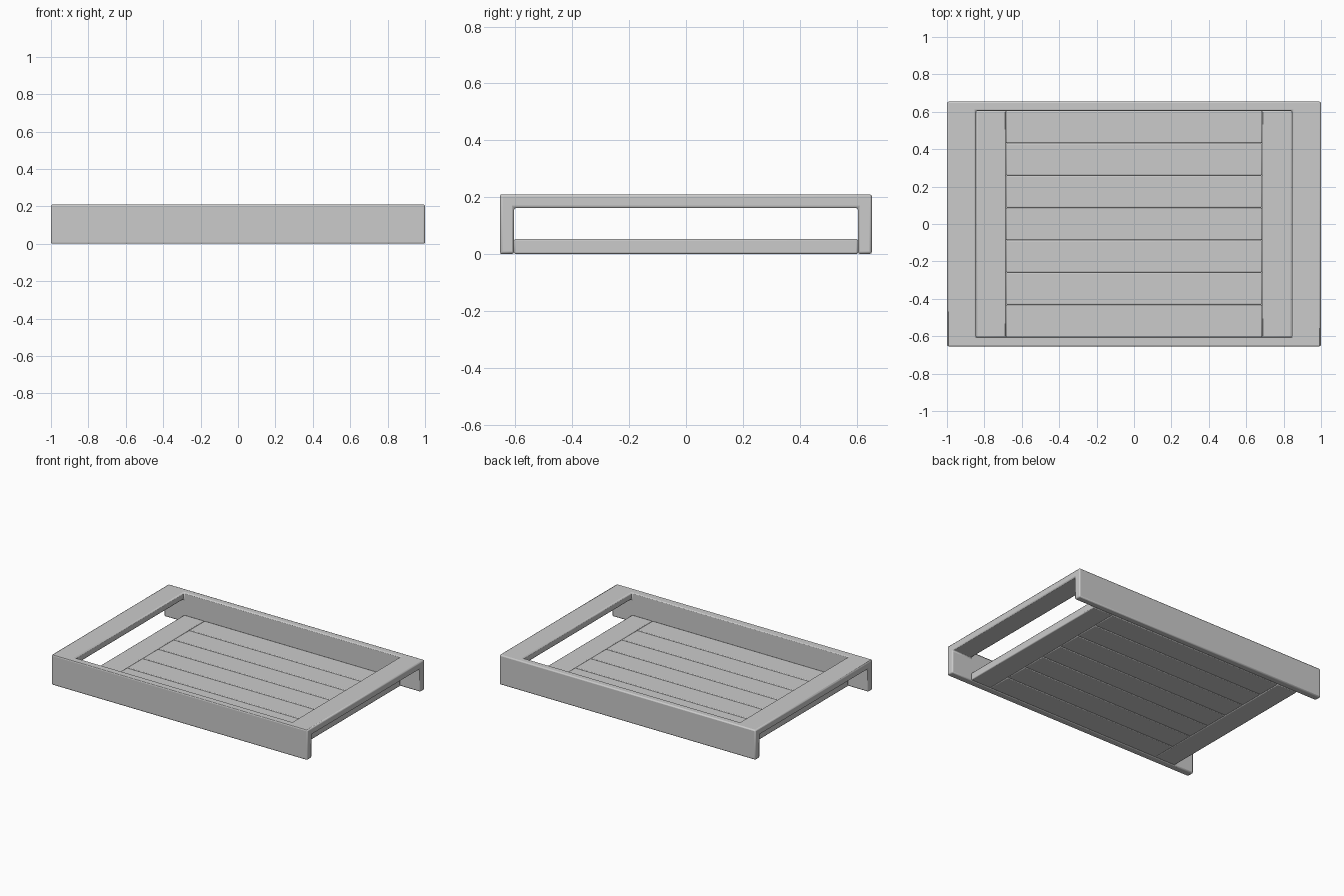
import bpy, bmesh
from mathutils import Vector

if "Cube" in bpy.data.objects:
    bpy.data.objects.remove(bpy.data.objects["Cube"])


def box(name, lo, hi):
    lo, hi = Vector(lo), Vector(hi)
    bm = bmesh.new()
    bmesh.ops.create_cube(bm, size=1)
    for v in bm.verts:
        v.co = Vector(v.co[i] * (hi[i] - lo[i]) + (lo[i] + hi[i]) / 2 for i in range(3))
    me = bpy.data.meshes.new(name)
    bm.to_mesh(me)
    bm.free()
    ob = bpy.data.objects.new(name, me)
    bpy.context.collection.objects.link(ob)
    return ob


def soften(ob, width):
    b = ob.modifiers.new("soft_edges", 'BEVEL')
    b.width, b.segments = width, 2
    b.limit_method = 'ANGLE'
    bpy.ops.object.select_all(action='DESELECT')
    ob.select_set(True)
    bpy.context.view_layer.objects.active = ob
    bpy.ops.object.shade_smooth_by_angle()


W, D, H = 1.0, 0.654, 0.21        # outer half sizes and height
IN_X, IN_Y = 0.845, 0.605         # inner opening half sizes
SLAT_X, T = 0.685, 0.053          # slat half length, floor thickness

# One-piece frame: two side walls joined by raised end handles
frame = box("tray_frame", (-W, -D, 0), (W, D, H))
cutters = [box("opening_cutter", (-IN_X, -IN_Y, -0.1), (IN_X, IN_Y, 0.4)),
           box("hand_hole_cutter", (-1.2, -IN_Y, -0.1), (1.2, IN_Y, 0.162))]
for c in cutters:
    m = frame.modifiers.new("cut", 'BOOLEAN')
    m.operation, m.solver, m.object = 'DIFFERENCE', 'EXACT', c
    bpy.context.view_layer.objects.active = frame
    bpy.ops.object.modifier_apply(modifier=m.name)
for c in cutters:
    bpy.data.objects.remove(c)
soften(frame, 0.008)

# Cross boards at both ends of the floor
for name, s in (("left_end_board", -1), ("right_end_board", 1)):
    x0, x1 = sorted((s * SLAT_X, s * (IN_X - 0.002)))
    soften(box(name, (x0, -IN_Y, 0), (x1, IN_Y, T)), 0.006)

# Seven floor slats
N = 7
pitch = 2 * IN_Y / N
for i in range(N):
    y = -IN_Y + i * pitch
    soften(box(f"floor_slat_{i + 1}", (-SLAT_X, y, 0), (SLAT_X, y + pitch, T)), 0.006)
